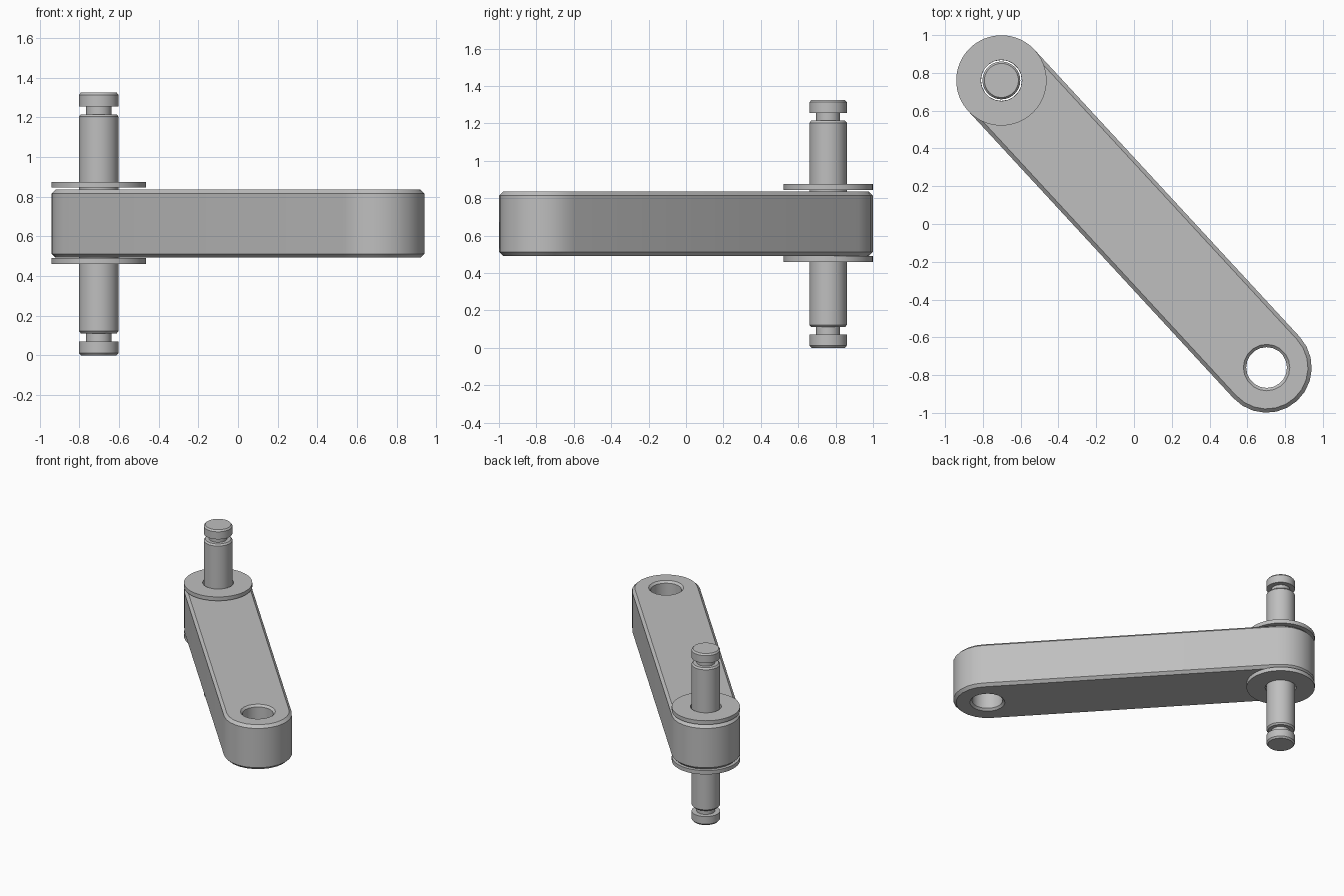
import bpy, bmesh, math
from mathutils import Vector

if "Cube" in bpy.data.objects:
    bpy.data.objects.remove(bpy.data.objects["Cube"], do_unlink=True)

GREY = (0.52, 0.52, 0.52, 1)
steel = bpy.data.materials.new("steel_grey")
steel.use_nodes = True
steel.diffuse_color = GREY
steel.node_tree.nodes["Principled BSDF"].inputs["Base Color"].default_value = GREY

PIN = Vector((-0.702, 0.76))      # axis of the pin end
EYE = Vector((0.702, -0.76))      # axis of the open end
RADIUS = 0.239


def circle(centre, radius, sides, start=0.0):
    return [centre + radius * Vector((math.cos(start + math.tau * i / sides),
                                      math.sin(start + math.tau * i / sides)))
            for i in range(sides)]


def finish(bm, name):
    bmesh.ops.recalc_face_normals(bm, faces=bm.faces)
    mesh = bpy.data.meshes.new(name)
    bm.to_mesh(mesh)
    bm.free()
    obj = bpy.data.objects.new(name, mesh)
    bpy.context.collection.objects.link(obj)
    mesh.materials.append(steel)
    bpy.ops.object.select_all(action="DESELECT")
    obj.select_set(True)
    bpy.context.view_layer.objects.active = obj
    bpy.ops.object.shade_smooth_by_angle(angle=math.radians(30))
    return obj


def loft(bm, outlines, closed=False):
    """Join (points, z) outlines with quads and return the vertex rings."""
    rings = [[bm.verts.new((p.x, p.y, z)) for p in pts] for pts, z in outlines]
    pairs = list(zip(rings, rings[1:]))
    if closed:
        pairs.append((rings[-1], rings[0]))
    for a, b in pairs:
        for i in range(len(a)):
            j = (i + 1) % len(a)
            bm.faces.new((a[i], a[j], b[j], b[i]))
    return rings


def stadium(radius, half_sides=12):
    """Rounded bar outline around both axes."""
    heading = math.atan2(*(EYE - PIN).yx)
    points = []
    for centre, turn in ((EYE, -math.pi / 2), (PIN, math.pi / 2)):
        for i in range(half_sides + 1):
            a = heading + turn + math.pi * i / half_sides
            points.append(centre + radius * Vector((math.cos(a), math.sin(a))))
    return points


# Link bar with chamfered rims and a hole at each end
BOTTOM, TOP = 0.492, 0.835


def chamfered(outline, radius, edge_radius, chamfer):
    return [(outline(edge_radius), BOTTOM), (outline(radius), BOTTOM + chamfer),
            (outline(radius), TOP - chamfer), (outline(edge_radius), TOP)]


bm = bmesh.new()
walls = [loft(bm, chamfered(stadium, RADIUS, RADIUS - 0.02, 0.02))]
for axis in (PIN, EYE):
    walls.append(loft(bm, chamfered(lambda r: circle(axis, r, 20), 0.108, 0.123, 0.015)))
for end in (0, -1):
    rim = []
    for rings in walls:
        loop = rings[end]
        rim += [bm.edges.get((loop[i - 1], loop[i])) for i in range(len(loop))]
    bmesh.ops.triangle_fill(bm, edges=rim, use_beauty=True)
finish(bm, "link_bar")

# Pin with a retaining groove near each end, mirrored about its middle
LENGTH = 1.325
half = [(0.09, 0), (0.1, 0.012), (0.1, 0.07), (0.064, 0.07),
        (0.064, 0.11), (0.09, 0.11), (0.1, 0.122)]
profile = half + [(r, LENGTH - z) for r, z in reversed(half)]
bm = bmesh.new()
rings = loft(bm, [(circle(PIN, r, 48), z) for r, z in profile])
bm.faces.new(rings[0])
bm.faces.new(rings[-1])
finish(bm, "pin")

# Flat washers above and below the bar
for name, low, high in (("upper_washer", 0.845, 0.875), ("lower_washer", 0.46, 0.49)):
    bm = bmesh.new()
    section = [(0.108, low), (RADIUS, low), (RADIUS, high), (0.108, high)]
    loft(bm, [(circle(PIN, r, 64), z) for r, z in section], closed=True)
    finish(bm, name)
